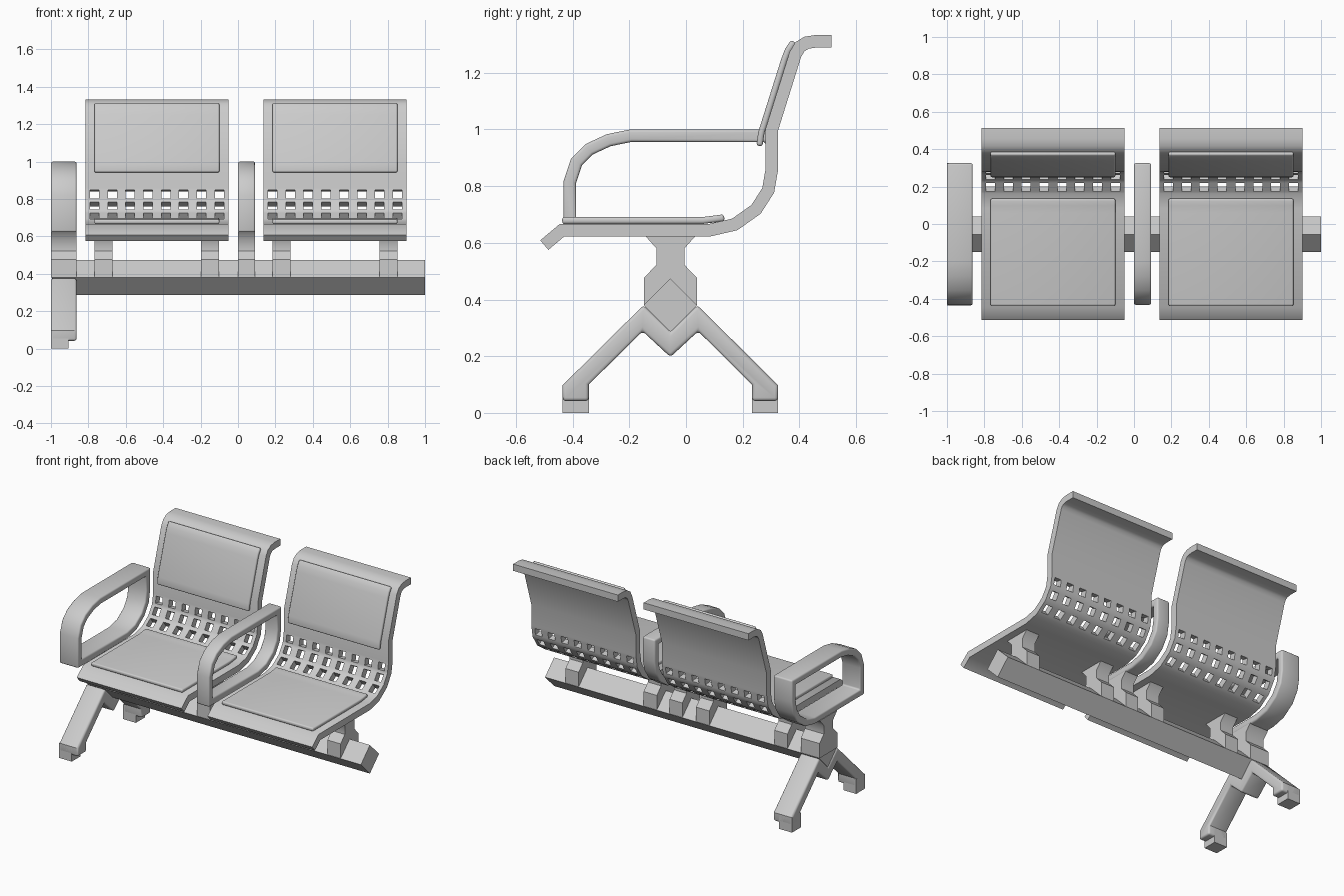
import bpy, bmesh

if "Cube" in bpy.data.objects:
    bpy.data.objects.remove(bpy.data.objects["Cube"])

AXIS_Y = -0.055      # centre of the beam and legs
BEAM_Z = 0.38


def finish(obj, thick=0, bevel=0, segments=3):
    """Apply thickness and edge rounding, then smooth by angle."""
    if thick:
        m = obj.modifiers.new("thickness", 'SOLIDIFY')
        m.thickness, m.offset, m.use_even_offset = thick, 0, True
    if bevel:
        m = obj.modifiers.new("rounding", 'BEVEL')
        m.width, m.segments = bevel, segments
        m.limit_method, m.angle_limit = 'ANGLE', 0.85
    bpy.ops.object.select_all(action='DESELECT')
    obj.select_set(True)
    bpy.context.view_layer.objects.active = obj
    bpy.ops.object.convert(target='MESH')
    bpy.ops.object.shade_smooth_by_angle(angle=0.75)
    return obj


def to_object(name, bm):
    bmesh.ops.recalc_face_normals(bm, faces=bm.faces)
    mesh = bpy.data.meshes.new(name)
    bm.to_mesh(mesh)
    bm.free()
    obj = bpy.data.objects.new(name, mesh)
    bpy.context.collection.objects.link(obj)
    return obj


def prism(name, poly, x0, x1, bevel=0):
    """Extrude a (y, z) outline from x0 to x1."""
    bm = bmesh.new()
    face = bm.faces.new([bm.verts.new((x0, y, z)) for y, z in poly])
    new = bmesh.ops.extrude_face_region(bm, geom=[face])['geom']
    verts = [v for v in new if isinstance(v, bmesh.types.BMVert)]
    bmesh.ops.translate(bm, verts=verts, vec=(x1 - x0, 0, 0))
    return finish(to_object(name, bm), bevel=bevel)


def strip(name, path, xs, thick, bevel=0, closed=False, hole_rows=()):
    """Sheet following a (y, z) path; every odd column of a hole row is left open."""
    bm = bmesh.new()
    grid = [[bm.verts.new((x, y, z)) for x in xs] for y, z in path]
    n = len(path)
    for i in range(n if closed else n - 1):
        a, b = grid[i], grid[(i + 1) % n]
        for j in range(len(xs) - 1):
            if i in hole_rows and j % 2:
                continue
            bm.faces.new((a[j], a[j + 1], b[j + 1], b[j]))
    bmesh.ops.delete(bm, geom=[v for v in bm.verts if not v.link_faces], context='VERTS')
    return finish(to_object(name, bm), thick, bevel)


def mirrored(half):
    """Close an outline by mirroring it across the beam axis (y offsets)."""
    full = half + [(-y, z) for y, z in reversed(half) if y]
    return [(AXIS_Y + y, z) for y, z in full]


# shell side profile: lip, seat, curve, back, rolled top
lower = [(-0.5, 0.592), (-0.437, 0.645), (0.085, 0.645)]
curve = [(0.172, 0.665), (0.247, 0.718), (0.29, 0.785), (0.303, 0.86)]
upper = [(0.303, 1.0), (0.386, 1.265), (0.402, 1.292), (0.425, 1.306), (0.457, 1.311), (0.514, 1.311)]
shell, rows = lower + [curve[0]], []
for (y0, z0), (y1, z1) in zip(curve, curve[1:]):
    rows.append(len(shell))
    shell += [(y0 + (y1 - y0) * t, z0 + (z1 - z0) * t) for t in (0.2, 0.8, 1)]
shell += upper

seat_pad = [(-0.437, 0.679), (0.06, 0.679), (0.1, 0.684), (0.135, 0.689)]
back_pad = [(0.259, 0.942), (0.266, 0.99), (0.347, 1.247), (0.36, 1.28), (0.38, 1.31)]

# bracket outline sitting on the beam
neck = [(0.093, BEAM_Z), (0.093, 0.477), (0.049, 0.523), (0.049, 0.58), (0.09, 0.626)]
bracket = mirrored(neck)

for side, cx in (("left", -0.4335), ("right", 0.5185)):
    xs = [cx - 0.3815]
    for k in range(8):
        c = cx + (k - 3.5) * 0.0955
        xs += [c - 0.024, c + 0.024]
    xs.append(cx + 0.3815)
    strip(side + "_seat_shell", shell, xs, 0.044, hole_rows=rows)
    pad_x = [cx - 0.334, cx + 0.334]
    strip(side + "_seat_cushion", seat_pad, pad_x, 0.024, 0.009)
    strip(side + "_back_cushion", back_pad, pad_x, 0.022, 0.009)
    for end, bx in (("inner", -0.285), ("outer", 0.285)):
        prism(f"{side}_seat_bracket_{end}", bracket, cx + bx - 0.048, cx + bx + 0.048)

# looped armrests that follow the seat curve at the bottom and back
arm = [(-0.41, 0.645), (-0.41, 0.815), (-0.386, 0.886), (-0.342, 0.93), (-0.273, 0.962),
       (-0.195, 0.978), (0.303, 0.978)] + curve[::-1] + [lower[2]]
for name, x0, x1 in (("end", -1.0, -0.863), ("middle", 0.0, 0.092)):
    strip(name + "_armrest", arm, [x0, x1], 0.044, 0.01, closed=True)
    prism(name + "_armrest_bracket", bracket, x0, x1)

# diamond-section beam
r = 0.094
prism("beam", [(AXIS_Y - r, BEAM_Z), (AXIS_Y, BEAM_Z - r), (AXIS_Y + r, BEAM_Z), (AXIS_Y, BEAM_Z + r)],
      -0.995, 1.0)

# splayed leg frame and its two foot pads
leg = [(0, 0.285), (0.095, 0.38), (0.38, 0.098), (0.38, 0.042), (0.288, 0.042),
       (0.288, 0.1), (0.098, 0.288), (0, 0.197)]
outline = leg + [(-y, z) for y, z in reversed(leg[1:-1])]
prism("leg_frame", [(AXIS_Y + y, z) for y, z in outline], -1.0, -0.863, 0.012)
for name, s in (("front", -1), ("back", 1)):
    pad = [(AXIS_Y + s * y, z) for y, z in ((0.288, 0), (0.38, 0), (0.38, 0.097), (0.288, 0.097))]
    prism(name + "_foot_pad", pad, -1.0, -0.907)
